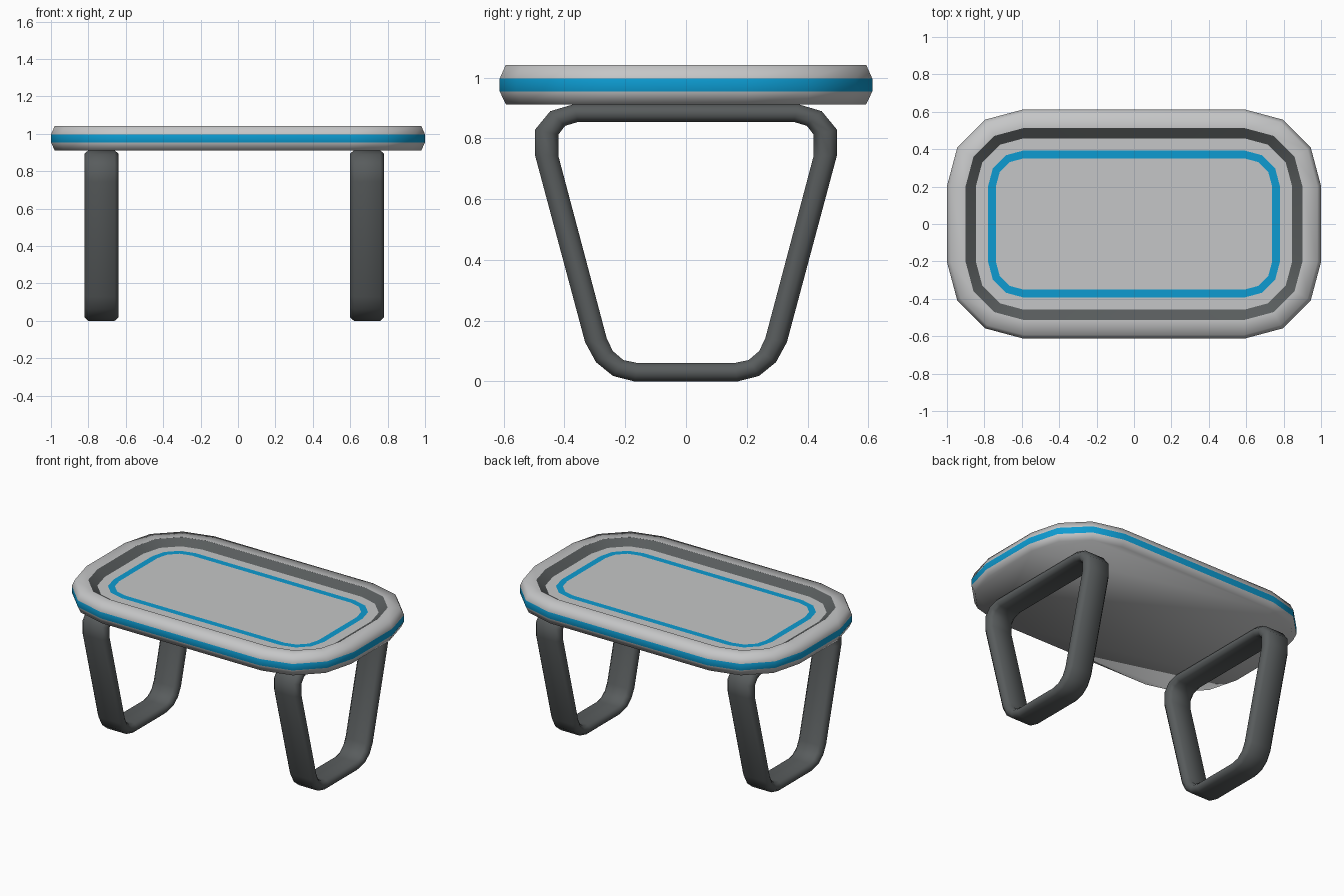
import bpy, bmesh, math

if "Cube" in bpy.data.objects:
    bpy.data.objects.remove(bpy.data.objects["Cube"])


def material(name, rgb):
    m = bpy.data.materials.new(name)
    m.diffuse_color = (*rgb, 1)
    m.use_nodes = True
    m.node_tree.nodes["Principled BSDF"].inputs["Base Color"].default_value = m.diffuse_color
    return m


LIGHT = material("light_grey", (0.56, 0.565, 0.57))
DARK = material("dark_grey", (0.098, 0.107, 0.109))
BLUE = material("blue", (0.004, 0.33, 0.64))


def outline(inset, z, seg=3):
    """Rounded rectangle, corners of three facets sharing fixed centres."""
    r = 0.41 - inset
    pts = []
    for k, (sx, sy) in enumerate([(1, 1), (-1, 1), (-1, -1), (1, -1)]):
        for i in range(seg + 1):
            a = math.radians(90 * (k + i / seg))
            pts.append((sx * 0.59 + r * math.cos(a), sy * 0.203 + r * math.sin(a), z))
    return pts


def finish(bm, name, mats):
    bmesh.ops.recalc_face_normals(bm, faces=bm.faces[:])
    me = bpy.data.meshes.new(name)
    bm.to_mesh(me)
    bm.free()
    for m in mats:
        me.materials.append(m)
    ob = bpy.data.objects.new(name, me)
    bpy.context.collection.objects.link(ob)
    return ob


# Table top: stacked outlines (inset, height, colour of the band above, sharp edge)
rings = [
    (0.020, 0.912, 0, False),   # lower bevel
    (0.000, 0.954, 2, False),   # blue edge stripe
    (0.000, 0.997, 0, False),   # upper bevel
    (0.020, 1.042, 0, False),   # raised rim
    (0.100, 1.042, 1, True),    # dark sloped wall of the recess
    (0.155, 1.006, 0, True),    # recessed floor
    (0.220, 1.006, 2, False),   # blue inlay
    (0.262, 1.006, 0, False),   # centre panel
]
bm = bmesh.new()
loops = [[bm.verts.new(p) for p in outline(d, z)] for d, z, _, _ in rings]
n = len(loops[0])
for (a, b), ring in zip(zip(loops, loops[1:]), rings):
    for i in range(n):
        j = (i + 1) % n
        f = bm.faces.new((a[i], a[j], b[j], b[i]))
        f.material_index = ring[2]
        f.smooth = True
for loop in (loops[0][::-1], loops[-1]):
    bm.faces.new(loop).smooth = True
for loop, ring in zip(loops, rings):
    if ring[3]:
        for i in range(n):
            bm.edges.get((loop[i], loop[(i + 1) % n])).smooth = False
finish(bm, "table_top", [LIGHT, DARK, BLUE])

# Leg frames: closed trapezoid loop, outer and inner half paths mirrored in y
outer = [(0.17, 0.0), (0.24, 0.018), (0.296, 0.063), (0.332, 0.129),
         (0.497, 0.745), (0.497, 0.828), (0.447, 0.889), (0.37, 0.912)]
inner = [(0.157, 0.06), (0.206, 0.07), (0.241, 0.1), (0.261, 0.142),
         (0.42, 0.742), (0.42, 0.812), (0.398, 0.841), (0.355, 0.854)]
# Chamfered cross-section: (x offset, blend from outer to inner)
section = [(-0.09, 0.3), (-0.07, 0), (0.07, 0), (0.09, 0.3),
           (0.09, 0.7), (0.07, 1), (-0.07, 1), (-0.09, 0.7)]


def mirrored(half):
    return half + [(-y, z) for y, z in reversed(half)]


def leg_frame(name, cx):
    bm = bmesh.new()
    loops = []
    for (yo, zo), (yi, zi) in zip(mirrored(outer), mirrored(inner)):
        loops.append([bm.verts.new((cx + x, yo + (yi - yo) * t, zo + (zi - zo) * t))
                      for x, t in section])
    m, k = len(loops), len(section)
    for s in range(m):
        a, b = loops[s], loops[(s + 1) % m]
        for i in range(k):
            j = (i + 1) % k
            bm.faces.new((a[i], a[j], b[j], b[i])).smooth = True
    return finish(bm, name, [DARK])


leg_frame("left_leg_frame", -0.73)
leg_frame("right_leg_frame", 0.69)

# Smooth shading on the leg frames, keeping hard edges
bpy.ops.object.select_all(action='DESELECT')
for name in ("left_leg_frame", "right_leg_frame"):
    ob = bpy.data.objects[name]
    ob.select_set(True)
    bpy.context.view_layer.objects.active = ob
bpy.ops.object.shade_smooth_by_angle(angle=math.radians(60))
